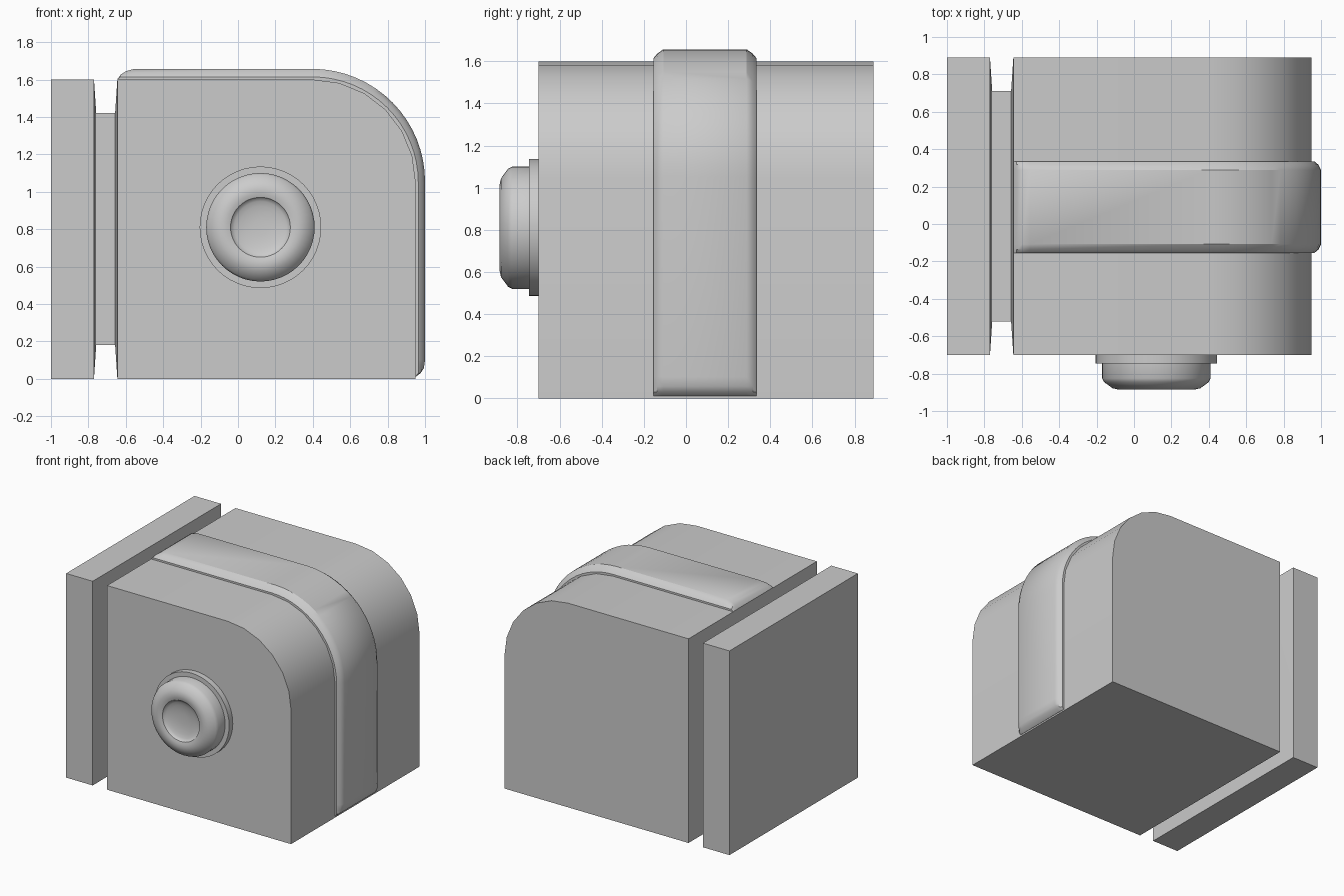
import bpy, bmesh
from math import sin, cos, pi, radians
from mathutils import Vector

cube = bpy.data.objects.get("Cube")
if cube:
    bpy.data.objects.remove(cube, do_unlink=True)

grey = bpy.data.materials.new("plain grey")
grey.use_nodes = True
colour = (0.6, 0.6, 0.6, 1)
grey.diffuse_color = colour
grey.node_tree.nodes["Principled BSDF"].inputs["Base Color"].default_value = colour

FRONT, BACK, HEIGHT = -0.70, 0.89, 1.6
GROOVE = 0.18                       # depth of the slot between plate and body
CORNER = Vector((0.40, 0, 1.05))    # centre of the rounded corner
RADIUS = 0.55


def finish(name, bm):
    """Turn a bmesh into a shaded object."""
    bmesh.ops.recalc_face_normals(bm, faces=bm.faces[:])
    mesh = bpy.data.meshes.new(name)
    bm.to_mesh(mesh)
    bm.free()
    mesh.materials.append(grey)
    obj = bpy.data.objects.new(name, mesh)
    bpy.context.collection.objects.link(obj)
    bpy.ops.object.select_all(action='DESELECT')
    obj.select_set(True)
    bpy.context.view_layer.objects.active = obj
    bpy.ops.object.shade_smooth_by_angle(angle=radians(32))
    return obj


def loft(bm, rings, closed=False):
    """Skin a list of closed rings of points and cap both ends."""
    loops = [[bm.verts.new(p) for p in ring] for ring in rings]
    for a, b in zip(loops, loops[1:]):
        for i in range(len(a)):
            j = (i + 1) % len(a)
            bm.faces.new((a[i], a[j], b[j], b[i]))
    bm.faces.new(loops[0])
    bm.faces.new(loops[-1])


def prism(name, profile, y0, y1, slope_side=0):
    """Extrude an xz profile along y; optionally taper the wall facing the slot."""
    bm = bmesh.new()
    loft(bm, [[(x, y, z) for x, z in profile] for y in (y0, y1)])
    bmesh.ops.recalc_face_normals(bm, faces=bm.faces[:])
    if slope_side:
        bm.normal_update()
        wall = [f for f in bm.faces if f.normal.x * slope_side > 0.99]
        bmesh.ops.inset_region(bm, faces=wall, thickness=GROOVE, depth=0.012,
                               use_even_offset=True)
    return finish(name, bm)


def box_profile(x0, x1, z0, z1):
    return [(x0, z0), (x1, z0), (x1, z1), (x0, z1)]


def arc(radius, steps):
    angles = [pi / 2 * i / steps for i in range(steps + 1)]
    return [(CORNER.x + radius * sin(a), CORNER.z + radius * cos(a)) for a in angles]


# Main body with one rounded upper corner
prism("body", [(-0.645, 0), (-0.645, HEIGHT)] + arc(RADIUS, 6) + [(0.95, 0)],
      FRONT, BACK, slope_side=-1)

# End plate and the recessed neck joining it to the body
prism("end_plate", box_profile(-1, -0.77, 0, HEIGHT), FRONT, BACK, slope_side=1)
prism("neck", box_profile(-0.78, -0.64, GROOVE, HEIGHT - GROOVE),
      FRONT + GROOVE, BACK - GROOVE)

# Raised band running over the top and down the side, with tapering ends
up, right = Vector((0, 0, 1)), Vector((1, 0, 0))
taper = [(0, 0.002), (0.018, 0.026), (0.045, 0.044), (0.09, 0.057)]
stations = [(Vector((-0.645 + d, 0, HEIGHT)), up, h) for d, h in taper]
for i in range(17):
    a = pi / 2 * i / 16
    n = Vector((sin(a), 0, cos(a)))
    t = i / 16
    stations.append((CORNER + n * RADIUS, n, 0.057 - 0.007 * t))
stations += [(Vector((0.95, 0, 0.012 + d)), right, min(h, 0.05))
             for d, h in reversed(taper)]
rings = []
for base, n, h in stations:
    section = [(-0.155, -0.04), (-0.155, min(0.014, h)), (-0.137, min(0.036, h)),
               (-0.108, h), (0.288, h), (0.317, min(0.036, h)),
               (0.335, min(0.014, h)), (0.335, -0.04)]
    rings.append([base + n * k + Vector((0, y, 0)) for y, k in section])
bm = bmesh.new()
loft(bm, rings)
finish("raised_band", bm)


def turned(name, profile, steps=48):
    """Revolve (radius, y) points about the button axis."""
    bm = bmesh.new()
    loft(bm, [[(0.12 + r * cos(2 * pi * i / steps), y, 0.81 + r * sin(2 * pi * i / steps))
               for i in range(steps)] for r, y in profile])
    finish(name, bm)


# Round button: collar, then a knob with a dished face
turned("button_collar", [(0.325, FRONT + 0.02), (0.325, -0.745)])
dish = [(0.16 * cos(a), -0.878 + 0.035 * sin(a))
        for a in [pi / 2 * i / 6 for i in range(6)]]
turned("button_knob", [(0.29, -0.73), (0.29, -0.825), (0.28, -0.845), (0.235, -0.878),
                       (0.205, -0.885), (0.18, -0.884)] + dish)
